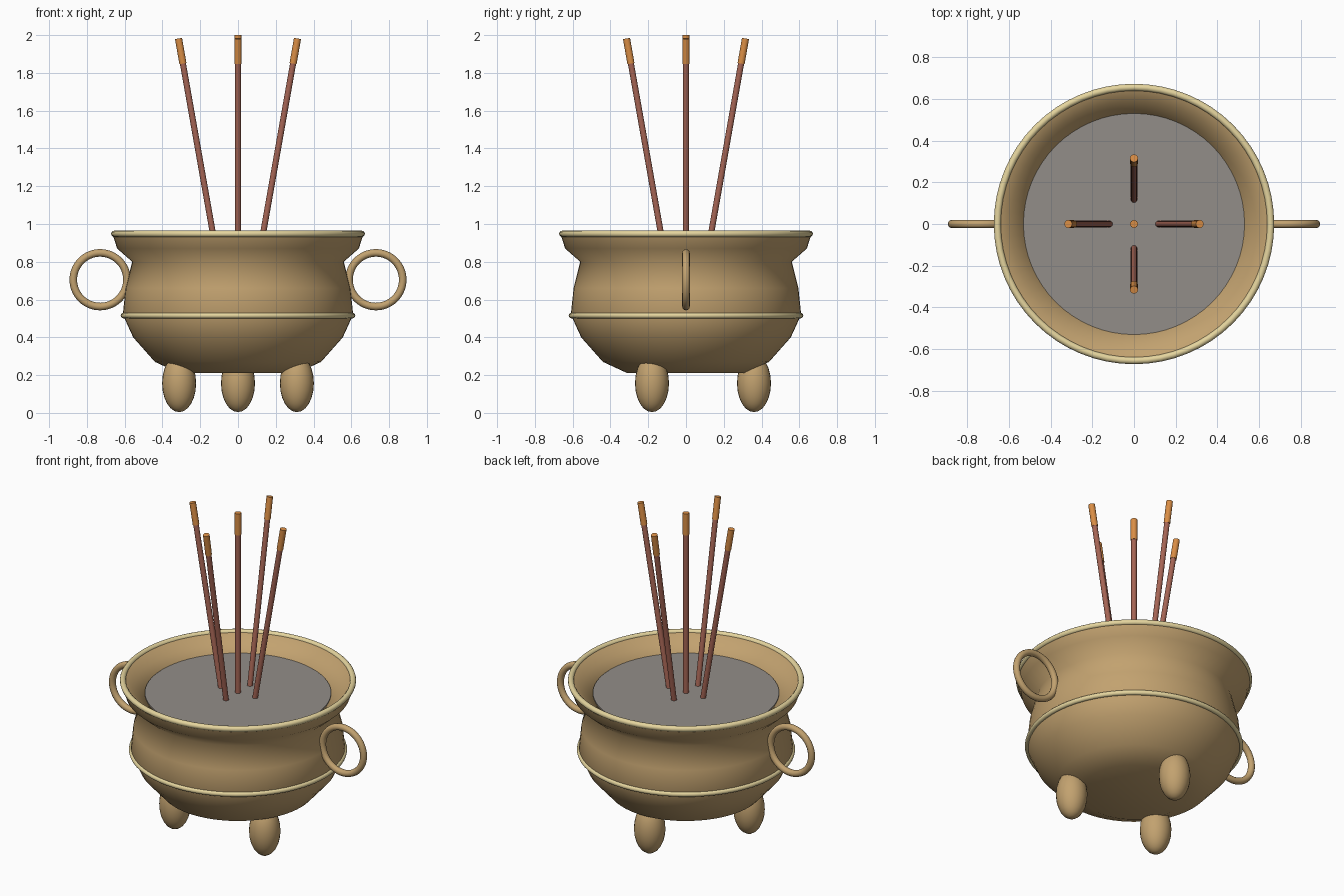
import bpy, bmesh, math
from mathutils import Vector

if "Cube" in bpy.data.objects:
    bpy.data.objects.remove(bpy.data.objects["Cube"])


def material(name, rgb):
    m = bpy.data.materials.new(name)
    m.diffuse_color = (*rgb, 1)
    m.use_nodes = True
    m.node_tree.nodes["Principled BSDF"].inputs["Base Color"].default_value = m.diffuse_color
    return m


BRONZE = material("bronze", (0.54, 0.36, 0.16))
BRASS = material("brass", (0.78, 0.66, 0.34))
ASH = material("ash", (0.29, 0.27, 0.25))
STICK = material("stick_red", (0.38, 0.13, 0.09))
TIP = material("tip_orange", (0.70, 0.27, 0.06))


def finish(name, mat, angle=40):
    ob = bpy.context.object
    ob.name = name
    ob.data.materials.append(mat)
    bpy.ops.object.shade_smooth_by_angle(angle=math.radians(angle))
    return ob


def lathe(name, profile, mat, steps=64, angle=75):
    bm = bmesh.new()
    vs = [bm.verts.new((r, 0, z)) for r, z in profile]
    es = [bm.edges.new(p) for p in zip(vs, vs[1:])]
    bmesh.ops.spin(bm, geom=vs + es, axis=(0, 0, 1), cent=(0, 0, 0),
                   angle=math.tau, steps=steps, use_duplicate=False)
    bmesh.ops.remove_doubles(bm, verts=bm.verts, dist=1e-4)
    bmesh.ops.recalc_face_normals(bm, faces=bm.faces)
    me = bpy.data.meshes.new(name)
    bm.to_mesh(me)
    bm.free()
    ob = bpy.data.objects.new(name, me)
    bpy.context.collection.objects.link(ob)
    bpy.ops.object.select_all(action='DESELECT')
    ob.select_set(True)
    bpy.context.view_layer.objects.active = ob
    return finish(name, mat, angle)


def ring(name, major, minor, loc, mat, rot=(0, 0, 0)):
    bpy.ops.mesh.primitive_torus_add(major_radius=major, minor_radius=minor,
                                     major_segments=64, minor_segments=12,
                                     location=loc, rotation=rot)
    return finish(name, mat)


def rod(name, a, b, r, mat):
    d = b - a
    bpy.ops.mesh.primitive_cylinder_add(vertices=16, radius=r, depth=d.length,
                                        location=(a + b) / 2,
                                        rotation=d.to_track_quat('Z', 'Y').to_euler())
    return finish(name, mat)


# Bowl: outer wall up to the lip, then inner wall back down
lathe("bowl", [(0, 0.21), (0.31, 0.21), (0.44, 0.27), (0.555, 0.40), (0.61, 0.52),
               (0.595, 0.66), (0.56, 0.80), (0.64, 0.87), (0.665, 0.95),
               (0.635, 0.95), (0.59, 0.90), (0.52, 0.86), (0.52, 0.70), (0, 0.70)], BRONZE)

# Brass trims and ash bed
ring("rim_trim", 0.655, 0.017, (0, 0, 0.948), BRASS)
ring("belly_trim", 0.606, 0.015, (0, 0, 0.515), BRASS)
bpy.ops.mesh.primitive_cylinder_add(vertices=64, radius=0.53, depth=0.12, location=(0, 0, 0.812))
finish("ash_bed", ASH)

# Ring handles
for side, sx in (("left", -1), ("right", 1)):
    ring(side + "_handle", 0.142, 0.02, (sx * 0.73, 0, 0.705), BRONZE, (math.pi / 2, 0, 0))

# Three rounded feet
for i in range(3):
    a = math.radians(90 + 120 * i)
    bpy.ops.mesh.primitive_uv_sphere_add(segments=24, ring_count=12, radius=1,
                                         location=(0.36 * math.cos(a), 0.36 * math.sin(a), 0.157))
    bpy.context.object.scale = (0.09, 0.09, 0.153)
    finish(f"foot_{i + 1}", BRONZE)

# Incense sticks: one upright, four leaning outward
leans = [("centre", 0, 0), ("right", 1, 0), ("left", -1, 0), ("back", 0, 1), ("front", 0, -1)]
for name, dx, dy in leans:
    upright = name == "centre"
    base = Vector((0.117 * dx, 0.117 * dy, 0.86))
    top = Vector((0.315 * dx, 0.315 * dy, 2.0 if upright else 1.982))
    tip_start = top - (top - base).normalized() * 0.135
    rod(name + "_stick", base, tip_start, 0.016, STICK)
    rod(name + "_stick_tip", tip_start, top, 0.019, TIP)
